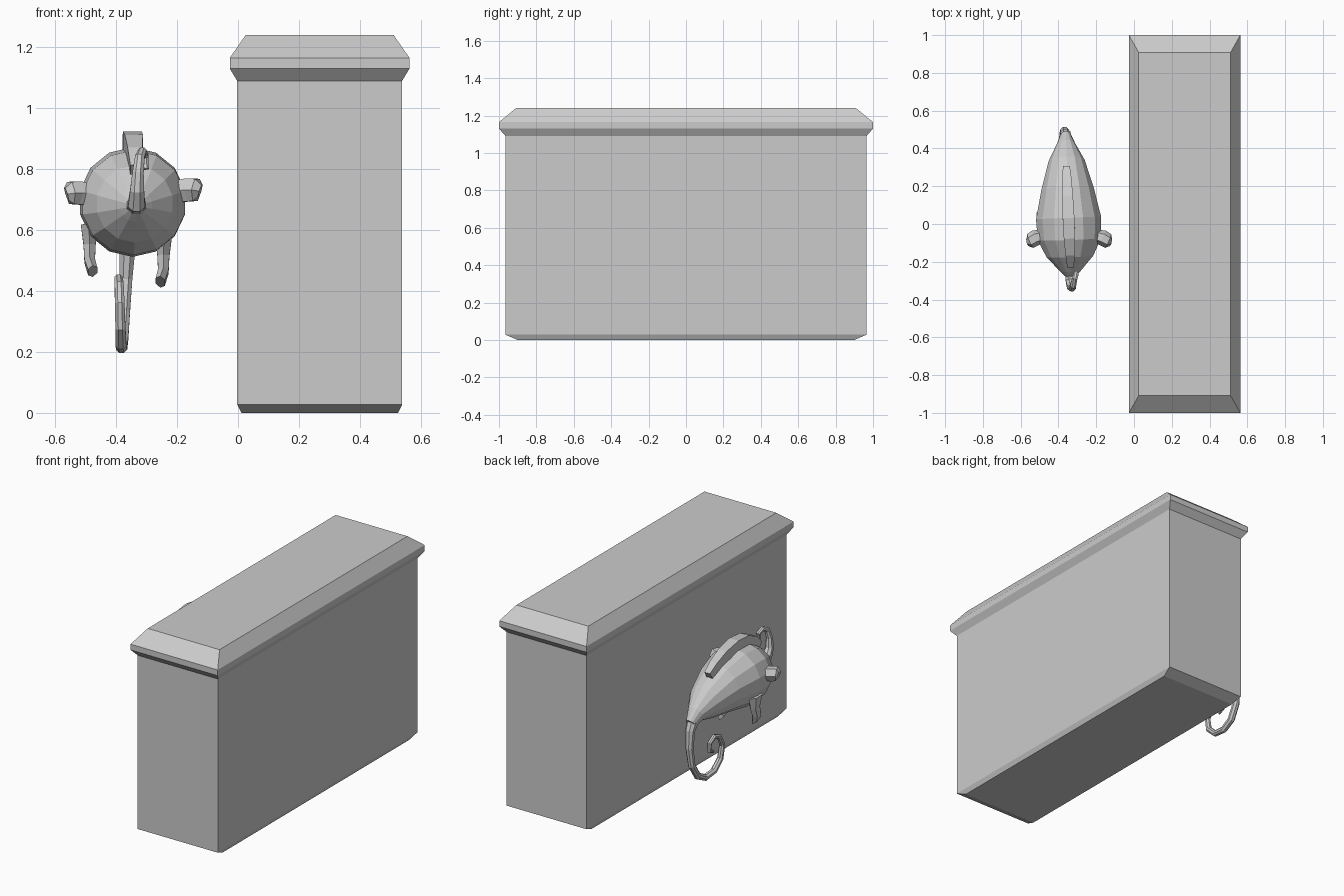
import bpy
import bmesh
import math
from mathutils import Vector


def loft(name, rings):
    """Skin a list of equal-length point rings and cap both ends."""
    bm = bmesh.new()
    loops = [[bm.verts.new(p) for p in ring] for ring in rings]
    n = len(loops[0])
    for a, b in zip(loops, loops[1:]):
        for i in range(n):
            j = (i + 1) % n
            bm.faces.new((a[i], a[j], b[j], b[i]))
    bm.faces.new(loops[0])
    bm.faces.new(loops[-1])
    bmesh.ops.recalc_face_normals(bm, faces=bm.faces)
    mesh = bpy.data.meshes.new(name)
    bm.to_mesh(mesh)
    bm.free()
    obj = bpy.data.objects.new(name, mesh)
    bpy.context.collection.objects.link(obj)
    return obj


def tube(name, path, sides, side_axis=(1, 0, 0)):
    """Sweep an elliptical section; path rows are x, y, z, half width, half depth."""
    pts = [Vector(p[:3]) for p in path]
    rings = []
    for k, (c, row) in enumerate(zip(pts, path)):
        t = (pts[min(k + 1, len(pts) - 1)] - pts[max(k - 1, 0)]).normalized()
        n = t.cross(Vector(side_axis)).normalized()
        s = n.cross(t)
        ring = []
        for i in range(sides):
            a = 2 * math.pi * (i + 0.5) / sides
            ring.append(c + s * row[3] * math.cos(a) + n * row[4] * math.sin(a))
        rings.append(ring)
    return loft(name, rings)


# Wall block with chamfered foot and overhanging coping: z, half x, half y
profile = [(0, 0.257, 0.90), (0.028, 0.271, 0.965), (1.09, 0.271, 0.965),
           (1.13, 0.295, 1.0), (1.165, 0.295, 1.0), (1.24, 0.243, 0.908)]
loft("wall", [[(0.268 + sx * hx, sy * hy, z)
               for sx, sy in ((-1, -1), (1, -1), (1, 1), (-1, 1))]
              for z, hx, hy in profile])

# Creature body, tapering towards the tail: y, z, half width, half height
body = [(-0.285, 0.68, 0.02, 0.02), (-0.25, 0.682, 0.055, 0.055),
        (-0.17, 0.686, 0.127, 0.127), (-0.08, 0.69, 0.172, 0.172),
        (0.03, 0.692, 0.177, 0.18), (0.18, 0.685, 0.143, 0.15),
        (0.33, 0.655, 0.098, 0.105), (0.42, 0.62, 0.05, 0.055),
        (0.47, 0.58, 0.028, 0.035)]
tube("body", [(-0.345 - 0.035 * y, y, z, a, b) for y, z, a, b in body], 14)

# Curled tail: x, y, z, radius
tail = [(-0.361, 0.44, 0.61, 0.036), (-0.363, 0.478, 0.54, 0.028),
        (-0.368, 0.492, 0.44, 0.023), (-0.374, 0.478, 0.33, 0.021),
        (-0.379, 0.43, 0.25, 0.021), (-0.382, 0.36, 0.215, 0.02),
        (-0.384, 0.28, 0.225, 0.019), (-0.386, 0.22, 0.28, 0.018),
        (-0.388, 0.205, 0.36, 0.017), (-0.39, 0.235, 0.42, 0.016),
        (-0.392, 0.29, 0.44, 0.015), (-0.393, 0.335, 0.415, 0.014),
        (-0.393, 0.335, 0.37, 0.012), (-0.393, 0.30, 0.355, 0.009)]
tube("tail", [p + (p[3],) for p in tail], 8)

# Upturned snout: x, y, z, radius
snout = [(-0.335, -0.25, 0.68, 0.034), (-0.333, -0.305, 0.685, 0.03),
         (-0.331, -0.333, 0.73, 0.025), (-0.328, -0.338, 0.79, 0.02),
         (-0.322, -0.325, 0.84, 0.017), (-0.314, -0.29, 0.858, 0.015),
         (-0.306, -0.262, 0.84, 0.014), (-0.303, -0.27, 0.80, 0.011)]
tube("snout", [p + (p[3],) for p in snout], 8)

# Arched crest along the back
crest = [(0.29, 0.80), (0.23, 0.838), (0.14, 0.873), (0.03, 0.892),
         (-0.07, 0.882), (-0.15, 0.845), (-0.21, 0.79)]
half_w = [0.026, 0.034, 0.04, 0.044, 0.042, 0.034, 0.025]
tube("crest", [(-0.345 - 0.045 * y, y, z, w, 0.045)
               for (y, z), w in zip(crest, half_w)], 4)

for side, cx, dz, label in ((-1, -0.345, 0, "left"), (1, -0.342, 0.01, "right")):
    # Stubby ears
    ear = [(0.13, -0.06, 0.715, 0.04, 0.035), (0.18, -0.075, 0.722, 0.044, 0.042),
           (0.205, -0.09, 0.722, 0.042, 0.04), (0.218, -0.092, 0.718, 0.024, 0.025)]
    tube(label + "_ear", [(cx + side * x, y, z + dz, a, b) for x, y, z, a, b in ear],
         6, (0, 0, 1))
    # Short flat legs
    inner = 0 if side < 0 else -0.045
    drop = 0 if side < 0 else -0.035
    leg = [(0.145, 0.03, 0.62, 0.03, 0.06), (0.142, 0.03, 0.55, 0.023, 0.042),
           (0.142, 0.015, 0.50, 0.02, 0.036), (0.132, 0.0, 0.465, 0.018, 0.048)]
    tube(label + "_leg", [(cx + side * (x + inner), y, z + drop, a, b)
                          for x, y, z, a, b in leg], 6)
